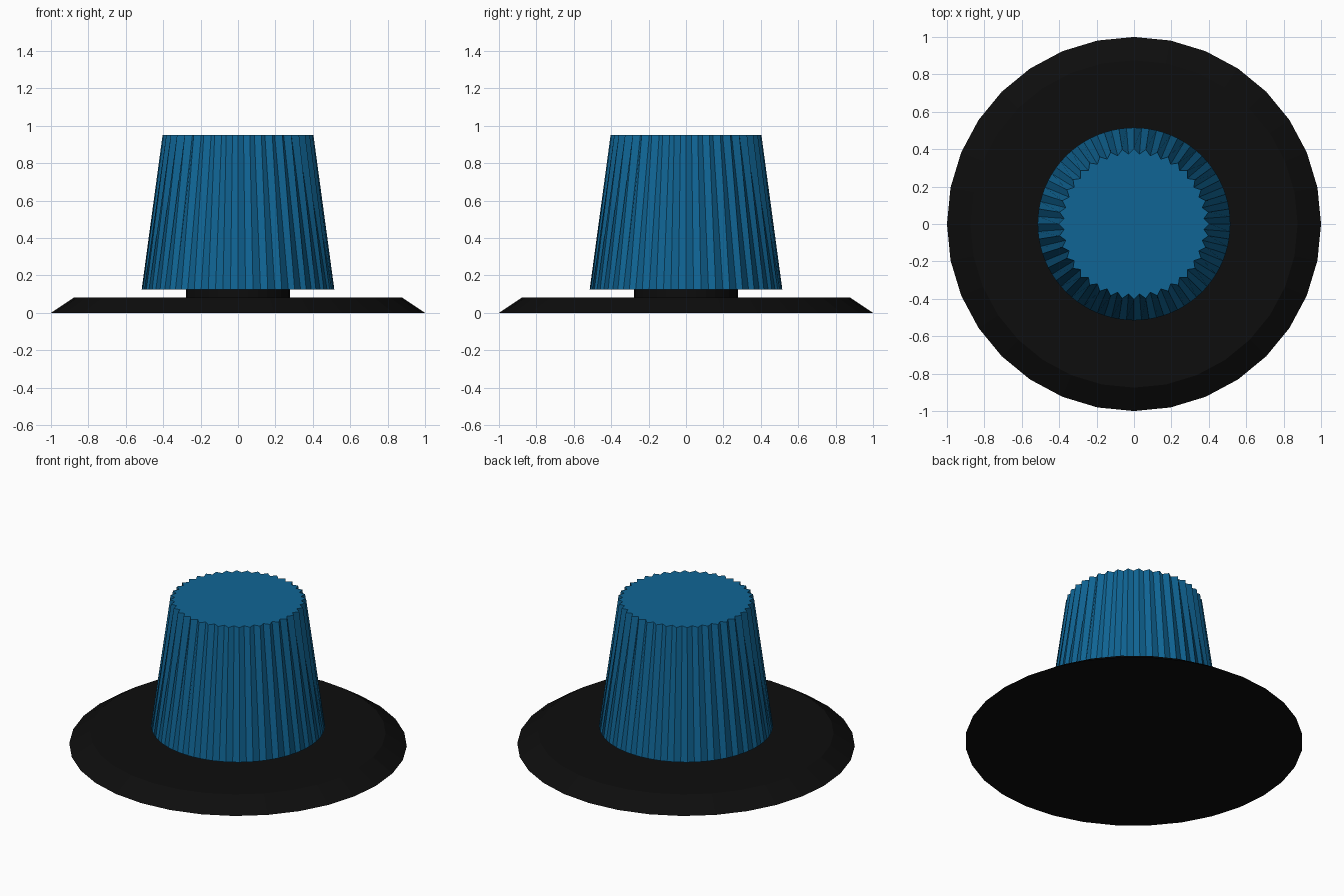
import bpy, bmesh
from math import cos, sin, tau

if "Cube" in bpy.data.objects:
    bpy.data.objects.remove(bpy.data.objects["Cube"])


def material(name, color):
    m = bpy.data.materials.new(name)
    m.diffuse_color = (*color, 1)
    m.use_nodes = True
    m.node_tree.nodes["Principled BSDF"].inputs["Base Color"].default_value = m.diffuse_color
    return m


def ring(n, radii, z):
    """Ring of n points; radii are cycled to make flutes."""
    return [(radii[i % len(radii)] * cos(tau * i / n),
             radii[i % len(radii)] * sin(tau * i / n), z) for i in range(n)]


def loft(name, rings, mat):
    """Closed solid skinned through rings of equal size."""
    bm = bmesh.new()
    loops = [[bm.verts.new(p) for p in r] for r in rings]
    n = len(loops[0])
    for a, b in zip(loops, loops[1:]):
        for i in range(n):
            j = (i + 1) % n
            bm.faces.new((a[i], a[j], b[j], b[i]))
    bm.faces.new(loops[0][::-1])
    bm.faces.new(loops[-1])
    mesh = bpy.data.meshes.new(name)
    bm.to_mesh(mesh)
    bm.free()
    mesh.materials.append(mat)
    obj = bpy.data.objects.new(name, mesh)
    bpy.context.collection.objects.link(obj)
    return obj


black = material("black", (0.004, 0.004, 0.004))
blue = material("blue", (0.005, 0.13, 0.30))

# Bevelled flange disc
loft("base_flange", [ring(32, [1.0], 0), ring(32, [0.875], 0.083)], black)

# Short shaft between flange and grip
loft("neck", [ring(32, [0.277], 0.08), ring(32, [0.277], 0.13)], black)

# Tapered grip: round at the bottom, 40 flutes deepening to the top
loft("fluted_grip", [ring(80, [0.515], 0.125), ring(80, [0.403, 0.375], 0.952)], blue)
